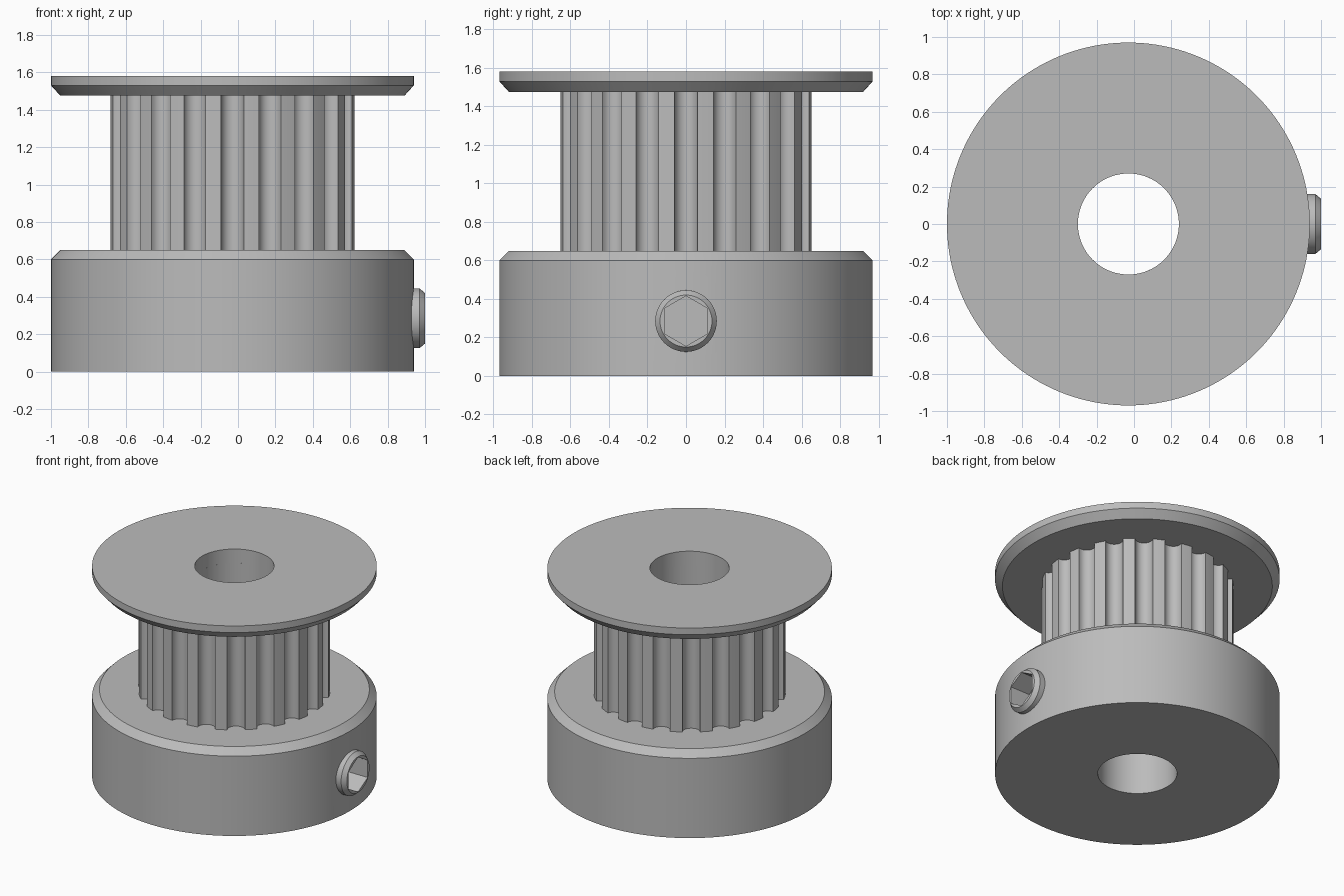
import bpy, bmesh
from math import pi, sin, cos, radians
from mathutils import Vector

cube = bpy.data.objects.get("Cube")
if cube:
    bpy.data.objects.remove(cube, do_unlink=True)

AXIS_X = -0.03      # pulley axis; the screw sticks out towards +x
FLANGE_R = 0.97
BORE_R = 0.27
TEETH = 20
SCREW_Z = 0.285

metal = bpy.data.materials.new("grey metal")
metal.use_nodes = True
colour = (0.5, 0.5, 0.5, 1)
metal.diffuse_color = colour
metal.node_tree.nodes["Principled BSDF"].inputs["Base Color"].default_value = colour


def make_part(name, loops, closed=True):
    """Bridge loops of points; join last to first, or cap both ends."""
    bm = bmesh.new()
    rings = [[bm.verts.new(p) for p in loop] for loop in loops]
    n = len(rings[0])
    pairs = list(zip(rings, rings[1:]))
    if closed:
        pairs.append((rings[-1], rings[0]))
    else:
        bm.faces.new(rings[0])
        bm.faces.new(rings[-1])
    for a, b in pairs:
        for i in range(n):
            j = (i + 1) % n
            bm.faces.new((a[i], a[j], b[j], b[i]))
    bmesh.ops.recalc_face_normals(bm, faces=bm.faces)
    mesh = bpy.data.meshes.new(name)
    bm.to_mesh(mesh)
    bm.free()
    mesh.materials.append(metal)
    obj = bpy.data.objects.new(name, mesh)
    bpy.context.collection.objects.link(obj)
    return obj


def select_only(obj):
    bpy.ops.object.select_all(action="DESELECT")
    obj.select_set(True)
    bpy.context.view_layer.objects.active = obj


def smooth(obj):
    select_only(obj)
    bpy.ops.object.shade_smooth_by_angle(angle=radians(30))


def circle(r, n):
    return [Vector((r * cos(2 * pi * i / n), r * sin(2 * pi * i / n))) for i in range(n)]


def hexagon(r, n):
    # Hexagon outline sampled at the same angles as a circle
    return [p * cos(pi / 6) / cos((2 * pi * i / n) % (pi / 3) - pi / 6)
            for i, p in enumerate(circle(r, n))]


def upright(outline, z):
    return [(AXIS_X + p.x, p.y, z) for p in outline]


def sideways(outline, x):
    return [(x, p.y, SCREW_Z + p.x) for p in outline]


def turned(name, profile):
    return make_part(name, [upright(circle(r, 160), z) for r, z in profile])


# Hub with chamfered top edge
hub = turned("hub", [(BORE_R, 0), (FLANGE_R, 0), (FLANGE_R, 0.6), (0.92, 0.65), (BORE_R, 0.65)])

# Screw hole in the hub
cutter = make_part("screw_hole_cutter",
                   [sideways(circle(0.159, 48), x) for x in (0.6, 1.2)], closed=False)
cutter.hide_render = True
hole = hub.modifiers.new("screw hole", "BOOLEAN")
hole.operation = "DIFFERENCE"
hole.solver = "EXACT"
hole.object = cutter
select_only(hub)
bpy.ops.object.modifier_apply(modifier=hole.name)
bpy.data.objects.remove(cutter, do_unlink=True)

# Top flange, chamfered underneath
flange = turned("top_flange", [(BORE_R, 1.475), (0.92, 1.475), (FLANGE_R, 1.53),
                               (FLANGE_R, 1.58), (BORE_R, 1.58)])

# Toothed core: round grooves cut between flat-topped teeth
TOOTH_R, GROOVE_R, STEPS = 0.655, 0.061, 10
outer = []
for k in range(TEETH):
    mid = 2 * pi * k / TEETH
    out, along = Vector((cos(mid), sin(mid))), Vector((-sin(mid), cos(mid)))
    for s in range(STEPS + 1):
        a = pi * s / STEPS
        outer.append(out * (TOOTH_R - 0.003 - GROOVE_R * sin(a)) - along * GROOVE_R * cos(a))
    land = mid + pi / TEETH
    outer.append(Vector((cos(land), sin(land))) * TOOTH_R)
inner = [p.normalized() * BORE_R for p in outer]
core = make_part("toothed_core", [upright(inner, 0.65), upright(outer, 0.65),
                                  upright(outer, 1.475), upright(inner, 1.475)])

# Set screw with hex socket
N = 48
screw = make_part("set_screw", [
    sideways(circle(0.16, N), 0.6), sideways(circle(0.16, N), 0.97),
    sideways(circle(0.135, N), 1.0), sideways(hexagon(0.13, N), 1.0),
    sideways(hexagon(0.13, N), 0.84)], closed=False)

for part in (hub, flange, core, screw):
    smooth(part)
